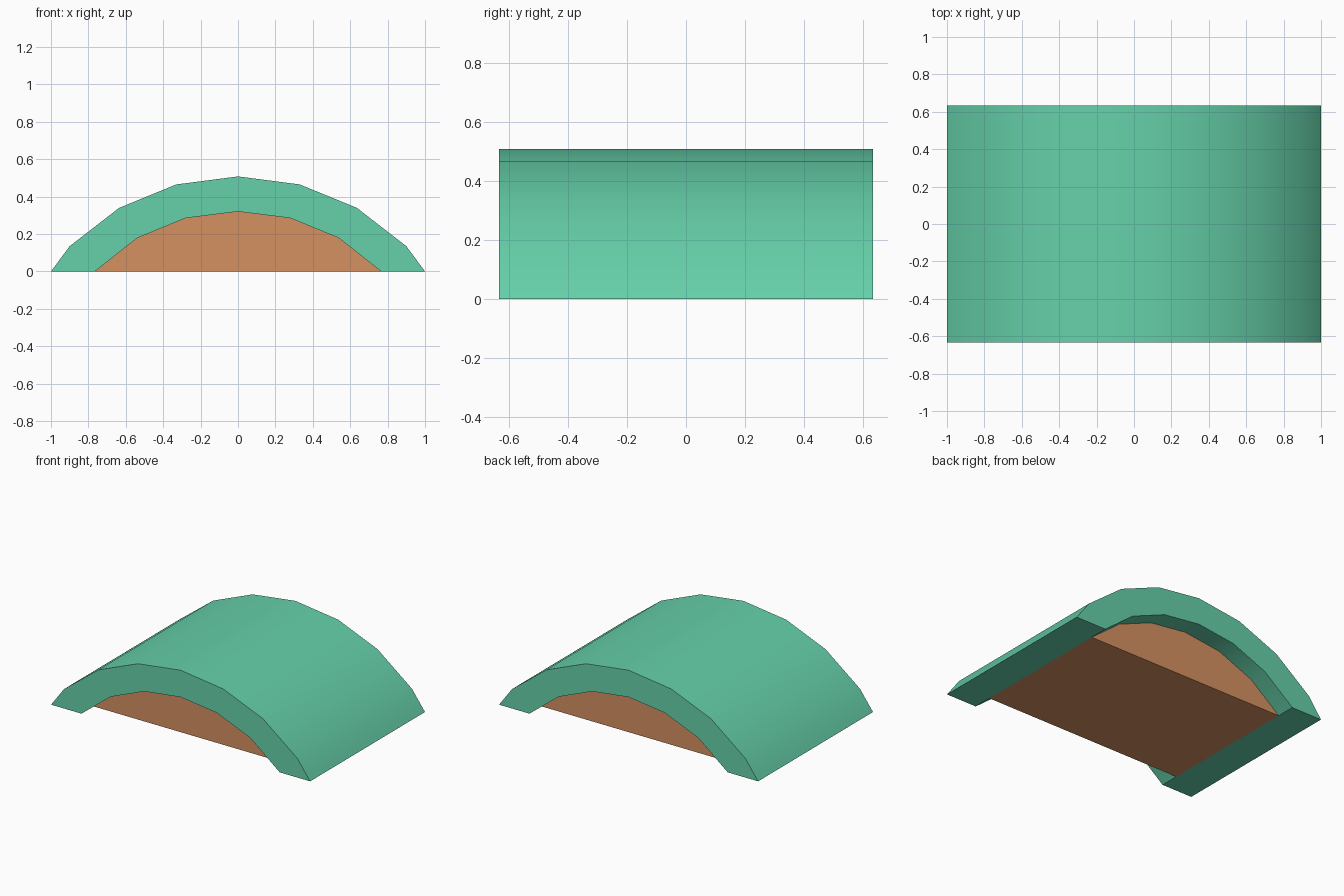
import bpy
import bmesh
import math

cube = bpy.data.objects.get("Cube")
if cube:
    bpy.data.objects.remove(cube, do_unlink=True)


def make_material(name, rgb):
    mat = bpy.data.materials.new(name)
    mat.use_nodes = True
    color = (*rgb, 1.0)
    mat.diffuse_color = color
    mat.node_tree.nodes["Principled BSDF"].inputs["Base Color"].default_value = color
    return mat


def mirrored(half):
    """Mirror a right-hand half profile that ends on the centre line."""
    return half + [(-x, z) for x, z in reversed(half[:-1])]


def extrude_profile(name, points, half_depth, mat):
    """Extrude an x-z outline along y, centred on the origin."""
    bm = bmesh.new()
    face = bm.faces.new([bm.verts.new((x, -half_depth, z)) for x, z in points])
    result = bmesh.ops.extrude_face_region(bm, geom=[face], use_keep_orig=True)
    moved = [v for v in result["geom"] if isinstance(v, bmesh.types.BMVert)]
    bmesh.ops.translate(bm, verts=moved, vec=(0, 2 * half_depth, 0))
    bmesh.ops.recalc_face_normals(bm, faces=bm.faces)
    mesh = bpy.data.meshes.new(name)
    bm.to_mesh(mesh)
    bm.free()
    mesh.materials.append(mat)
    obj = bpy.data.objects.new(name, mesh)
    bpy.context.collection.objects.link(obj)
    bpy.ops.object.select_all(action="DESELECT")
    obj.select_set(True)
    bpy.context.view_layer.objects.active = obj
    bpy.ops.object.shade_smooth_by_angle(angle=math.radians(30))
    return obj


green = make_material("soft green", (0.133, 0.638, 0.407))
brown = make_material("warm brown", (0.665, 0.283, 0.119))

outer = mirrored([(1, 0), (0.9, 0.135), (0.635, 0.34), (0.33, 0.465), (0, 0.508)])
inner = mirrored([(0.765, 0), (0.54, 0.178), (0.28, 0.285), (0, 0.32)])

# Thick arched shell
extrude_profile("arch_shell", outer + inner[::-1], 0.633, green)

# Solid filling, set back from both open ends
extrude_profile("arch_filling", inner, 0.5, brown)
